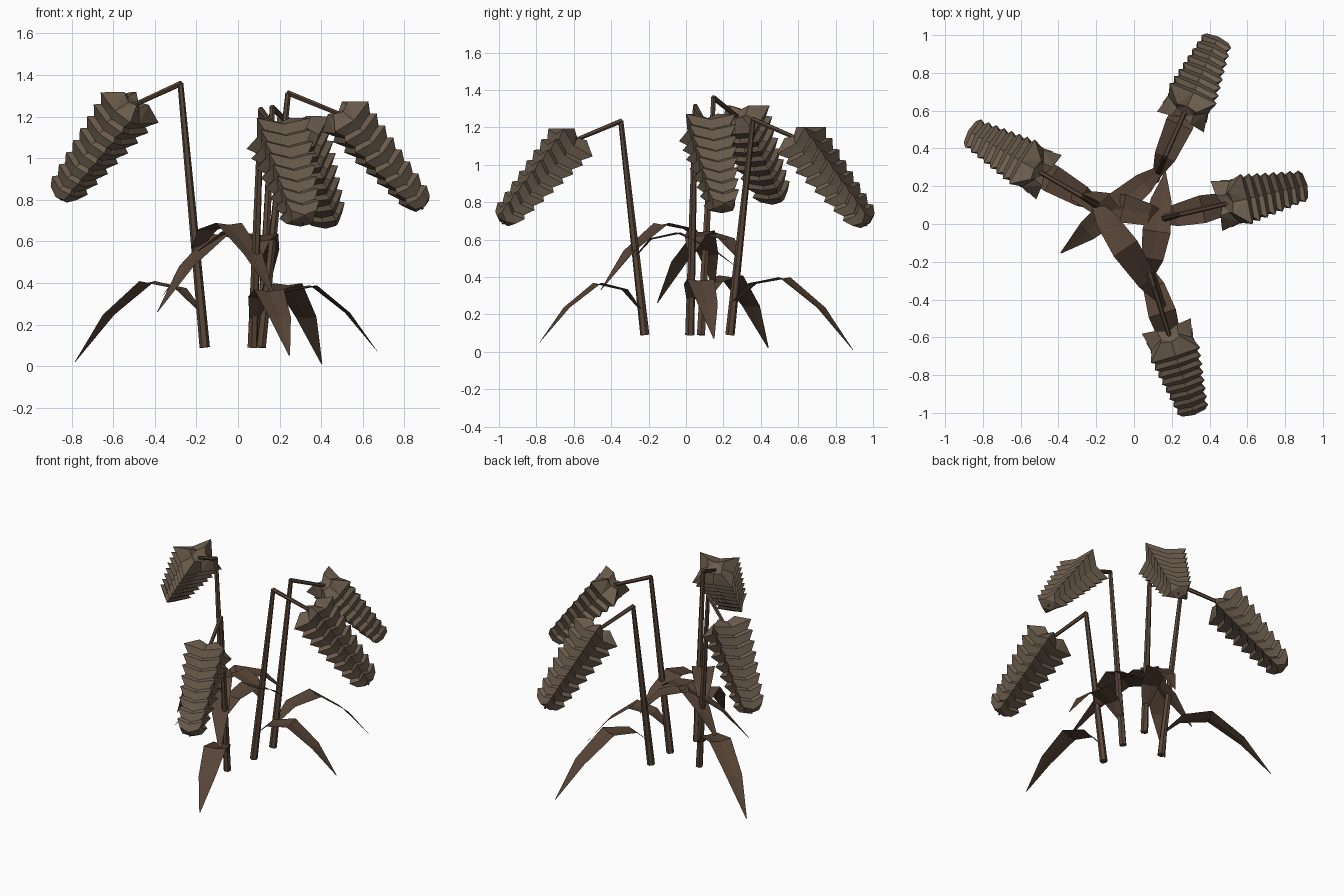
import bpy, bmesh, math
from mathutils import Vector

if "Cube" in bpy.data.objects:
    bpy.data.objects.remove(bpy.data.objects["Cube"])

def material(name, rgb):
    m = bpy.data.materials.new(name)
    m.diffuse_color = (*rgb, 1)
    m.use_nodes = True
    m.node_tree.nodes["Principled BSDF"].inputs["Base Color"].default_value = m.diffuse_color
    return m

STEM = material("stem_brown", (0.10, 0.062, 0.04))
LEAF = material("leaf_brown", (0.095, 0.058, 0.038))
GRAIN = material("grain_tan", (0.15, 0.11, 0.075))
UP = Vector((0, 0, 1))

def finish(name, bm, mat, closed=True):
    if closed:
        bmesh.ops.recalc_face_normals(bm, faces=bm.faces)
    me = bpy.data.meshes.new(name)
    bm.to_mesh(me)
    bm.free()
    me.materials.append(mat)
    bpy.context.collection.objects.link(bpy.data.objects.new(name, me))

def loft(bm, rings):
    """Skin a list of vertex rings and cap both ends."""
    n = len(rings[0])
    for a, b in zip(rings, rings[1:]):
        for k in range(n):
            bm.faces.new((a[k], a[(k + 1) % n], b[(k + 1) % n], b[k]))
    bm.faces.new(rings[0])
    bm.faces.new(rings[-1])

def tube(name, pts, radii, side, n=6):
    """n-sided tube along a path lying in the plane perpendicular to side."""
    bm = bmesh.new()
    rings = []
    for i, p in enumerate(pts):
        t = (pts[min(i + 1, len(pts) - 1)] - pts[max(i - 1, 0)]).normalized()
        v = side.cross(t)
        rings.append([bm.verts.new(p + radii[i] * (side * math.cos(k * math.tau / n)
                      + v * math.sin(k * math.tau / n))) for k in range(n)])
    loft(bm, rings)
    finish(name, bm, STEM)

def leaf(name, origin, angle, length, rise, drop):
    """Drooping creased blade, arching up by rise then falling by drop."""
    d = Vector((math.cos(angle), math.sin(angle), 0))
    s = d.cross(UP)
    bm = bmesh.new()
    rows = []
    for t, z, w in ((0, 0, .025), (.15, rise * .75, .058), (.42, rise, .075),
                    (.73, rise - drop * .42, .055), (1, rise - drop, .003)):
        c = origin + d * t * length + UP * z
        rows.append([bm.verts.new(c + s * w * k + UP * abs(k) * w * .12) for k in (-1, 0, 1)])
    for a, b in zip(rows, rows[1:]):
        for k in (0, 1):
            bm.faces.new((a[k], a[k + 1], b[k + 1], b[k]))
    finish(name, bm, LEAF, closed=False)

# outline of one grain row: four corners with a dent between each pair
OUTLINE = ((1, 1), (0, .85), (-1, 1), (-.83, 0), (-1, -1), (0, -.85), (1, -1), (.83, 0))

def grain_head(name, start, end, side, rows=8):
    """Overlapping faceted rows, widest at their corners, tapering to the tip."""
    t = (end - start).normalized()
    v = side.cross(t)
    bm = bmesh.new()
    for i in range(rows):
        f = i / (rows - 1)
        c = start.lerp(end, f)
        a, b = .136 - .050 * f, .110 - .044 * f
        h = .058 - .008 * f
        rings = []
        for off, size in ((-h, .42), (0, 1), (h, .74)):
            rings.append([bm.verts.new(c + side * u * a * size + v * w * b * size
                          + t * (off - (.012 if abs(u * w) == 1 else -.012)))
                          for u, w in OUTLINE])
        loft(bm, rings)
    bmesh.ops.triangulate(bm, faces=bm.faces)
    finish(name, bm, GRAIN)

# base x, base y, head angle, kink height, head drop, leaf length,
# lower leaf (z, rise, drop), upper leaf (z, rise, drop)
stalks = {
    "left":  (-.16, .08, 150, 1.36, .50, .69, (.27, .13, .38), (.56, .12, .35)),
    "right": (.11, .02, 13, 1.315, .50, .545, (.28, .10, .31), (.54, .10, .30)),
    "back":  (.11, .235, 66, 1.245, .51, .69, (.27, .12, .38), (.51, .12, .37)),
    "front": (.07, -.22, -72.5, 1.235, .49, .56, (.23, .13, .31), (.51, .12, .18)),
}

for name, (x, y, deg, top, fall, length, low, high) in stalks.items():
    ang = math.radians(deg)
    d = Vector((math.cos(ang), math.sin(ang), 0))
    side = d.cross(UP)
    foot = Vector((x, y, 0))
    at = lambda r, z: foot + d * r + UP * z
    # stem, snapped neck and core running through the head
    tube(name + "_stem", [at(0, .09), at(.135, top)], [.025, .014], side)
    tube(name + "_neck", [at(.13, top), at(.42, top - .115), at(.8, top - fall - .06)],
         [.014, .012, .007], side)
    # seed head
    grain_head(name + "_grain_head", at(.425, top - .125), at(.757, top - fall), side)
    # lower leaf follows the head, upper leaf arches back across the clump
    leaf(name + "_lower_leaf", at(.03, low[0]), ang, length, *low[1:])
    leaf(name + "_upper_leaf", at(.05, high[0]), ang + math.radians(154), length * .98, *high[1:])
